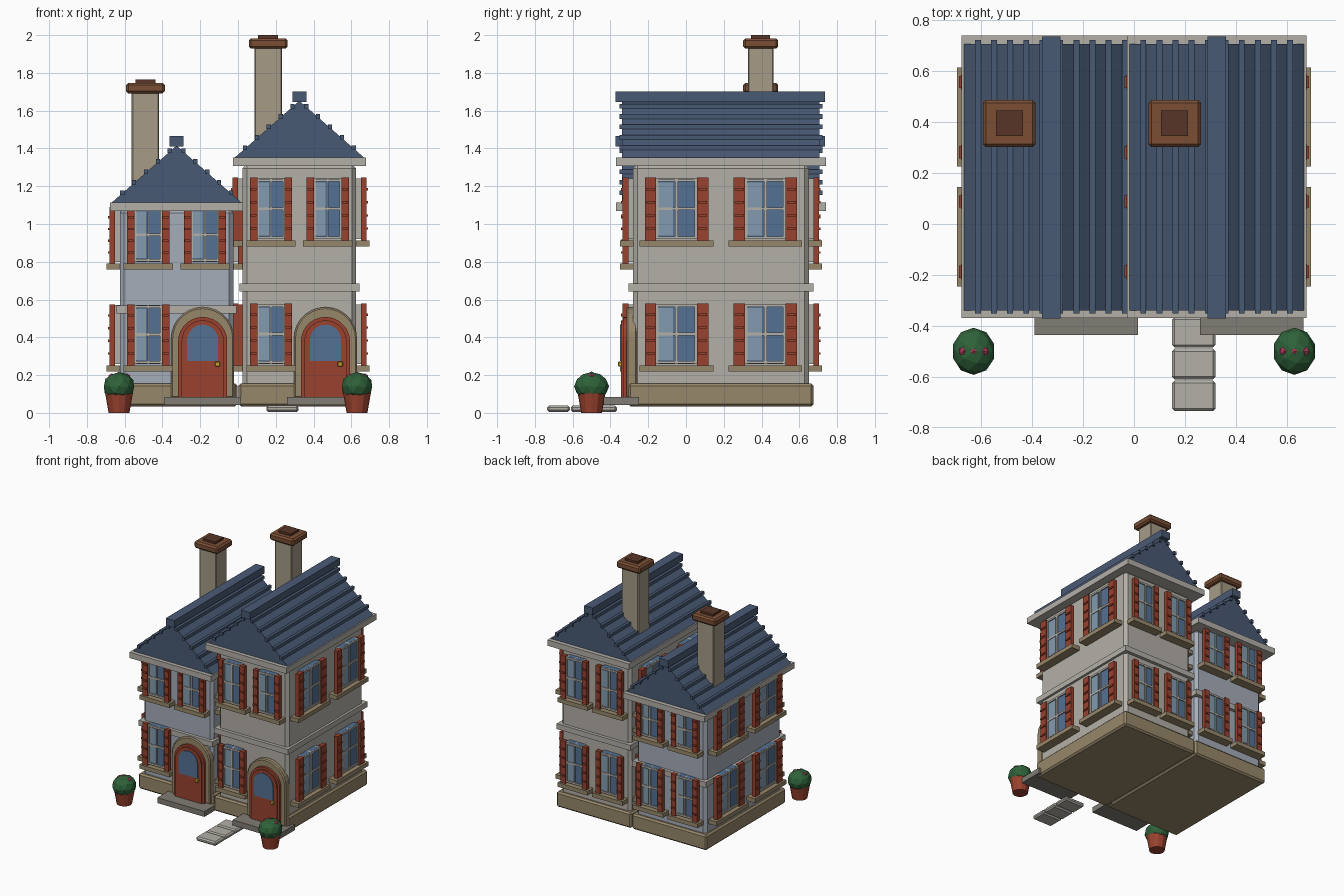
import bpy, bmesh, math
from mathutils import Matrix, Vector

if "Cube" in bpy.data.objects:
    bpy.data.objects.remove(bpy.data.objects["Cube"])


def material(name, r, g, b):
    m = bpy.data.materials.new(name)
    m.diffuse_color = [(c / 255) ** 2.2 for c in (r, g, b)] + [1]
    m.use_nodes = True
    m.node_tree.nodes["Principled BSDF"].inputs["Base Color"].default_value = m.diffuse_color
    return m


STONE = material("pale_stone", 178, 174, 166)
PLASTER = material("blue_plaster", 164, 172, 184)
TAN = material("tan_stone", 150, 134, 106)
SHAFT = material("chimney_stone", 164, 154, 134)
STEP = material("step_grey", 128, 124, 116)
SLATE = material("slate_blue", 74, 90, 116)
RED = material("brick_red", 152, 68, 50)
GLASS = material("glass", 84, 112, 146)
SHINE = material("glass_shine", 130, 154, 174)
CAP = material("cap_brown", 122, 80, 56)
DARK = material("flue_brown", 88, 56, 44)
GREEN = material("leaf_green", 50, 98, 60)
PINK = material("flower_pink", 196, 70, 104)
GOLD = material("brass", 200, 160, 50)


def finish(name, bm, mats, bevel=0):
    bmesh.ops.recalc_face_normals(bm, faces=bm.faces)
    me = bpy.data.meshes.new(name)
    bm.to_mesh(me)
    bm.free()
    for m in mats:
        me.materials.append(m)
    ob = bpy.data.objects.new(name, me)
    bpy.context.collection.objects.link(ob)
    if bevel:
        mod = ob.modifiers.new("bevel", "BEVEL")
        mod.width, mod.segments = bevel, 1
    return ob


def add_box(bm, x0, x1, y0, y1, z0, z1, mi=0, frame=Matrix()):
    size = Matrix.Diagonal((x1 - x0, y1 - y0, z1 - z0, 1))
    mid = Matrix.Translation(((x0 + x1) / 2, (y0 + y1) / 2, (z0 + z1) / 2))
    vs = bmesh.ops.create_cube(bm, size=1, matrix=frame @ mid @ size)["verts"]
    for f in {f for v in vs for f in v.link_faces}:
        f.material_index = mi


def box(name, x0, x1, y0, y1, z0, z1, mat, bevel=0):
    bm = bmesh.new()
    add_box(bm, x0, x1, y0, y1, z0, z1)
    return finish(name, bm, [mat], bevel)


def extrude_profile(name, pts, y0, y1, mat, bevel=0):
    """Extrude an x-z outline from y0 to y1."""
    bm = bmesh.new()
    face = bm.faces.new([bm.verts.new((x, y0, z)) for x, z in pts])
    geo = bmesh.ops.extrude_face_region(bm, geom=[face])["geom"]
    for v in geo:
        if isinstance(v, bmesh.types.BMVert):
            v.co.y = y1
    return finish(name, bm, [mat], bevel)


def arch(cx, r, z0, spring, n=14):
    curve = [(cx + r * math.cos(math.pi * i / n), spring + r * math.sin(math.pi * i / n))
             for i in range(n + 1)]
    return [(cx - r, z0), (cx + r, z0)] + curve


def window(name, frame, k, z0, z1):
    """Local x runs along the wall, -y points outward; k widens the window."""
    bm = bmesh.new()

    def b(u0, u1, n0, n1, za, zb, mi):
        add_box(bm, u0 * k, u1 * k, -n1, -n0, za, zb, mi, frame)
    w, zm = 0.072, (z0 + z1) / 2
    b(-w, w, -0.01, 0.038, z0, z1, 1)
    b(-w + 0.008, -0.012, 0.038, 0.042, z0 + 0.02, z1 - 0.02, 4)      # shine
    for u in (-w + 0.004, 0, w - 0.004):                               # frame bars
        b(u - 0.005, u + 0.005, 0, 0.046, z0, z1, 0)
    for z in (z0 + 0.008, zm, z1 - 0.008):
        b(-w, w, 0, 0.046, z - 0.007, z + 0.007, 0)
    for s in (-1, 1):                                                  # shutters
        u = s * 0.092
        b(u - 0.02, u + 0.02, 0.025, 0.055, z0 - 0.01, z1 + 0.005, 2)
        for i in range(4):
            z = z0 + (z1 - z0) * (i + 0.8) / 4.6
            b(u - 0.016, u + 0.016, 0.055, 0.063, z - 0.006, z + 0.006, 2)
    b(-0.13, 0.13, -0.01, 0.07, z0 - 0.04, z0 - 0.008, 3)              # sill
    finish(name, bm, [STONE, GLASS, RED, TAN, SHINE])


HX, HY, CY = 0.30, 0.465, 0.185
YF = CY - HY


def house(tag, cx, wall, eave, floors, band, cap_z):
    def slab(name, grow_x, grow_y, z0, z1, mat, bevel=0):
        box(tag + name, cx - HX - grow_x, cx + HX + grow_x, CY - HY - grow_y,
            CY + HY + grow_y, z0, z1, mat, bevel)
    slab("walls", 0, 0, 0.10, eave + 0.01, wall, 0.022)
    slab("plinth", 0.022, 0.025, 0.035, 0.155, TAN, 0.012)
    slab("floor_band", 0.018, 0.025, band, band + 0.042, STONE)
    slab("eaves", 0.052, 0.09, eave, eave + 0.045, STONE)

    # gabled roof with battens and ridge
    zb, rise, half = eave + 0.045, 0.30, 0.342
    extrude_profile(tag + "roof", [(cx - half, zb), (cx + half, zb), (cx, zb + rise)],
                    -0.34, 0.708, SLATE)
    box(tag + "ridge", cx - 0.037, cx + 0.037, -0.372, 0.737, zb + rise - 0.005, zb + rise + 0.05, SLATE)
    bm = bmesh.new()
    for s in (-1, 1):
        for i in range(5):
            d = 0.036 + 0.063 * i
            x, z = cx + s * d, zb + rise * (1 - d / half)
            add_box(bm, x - 0.011, x + 0.011, -0.352, 0.722, z - 0.008, z + 0.016)
    finish(tag + "roof_battens", bm, [SLATE])

    # chimney
    kx, ky = cx - 0.165, 0.395
    box(tag + "chimney", kx - 0.073, kx + 0.073, ky - 0.068, ky + 0.068, eave, cap_z + 0.01, SHAFT, 0.006)
    box(tag + "chimney_cap", kx - 0.103, kx + 0.103, ky - 0.093, ky + 0.093, cap_z, cap_z + 0.055, CAP, 0.012)
    box(tag + "chimney_flue", kx - 0.053, kx + 0.053, ky - 0.05, ky + 0.05, cap_z + 0.05, cap_z + 0.072, DARK)

    # windows on all four walls, door in place of one
    for q, side in enumerate(("front", "right", "back", "left")):
        dist, off, k = (HX, 0.235, 1.5) if q % 2 else (HY, 0.15, 1.0)
        turn = Matrix.Translation((cx, CY, 0)) @ Matrix.Rotation(q * math.pi / 2, 4, "Z")
        for f, (z0, z1) in enumerate(floors):
            for s in (-1, 1):
                if (q, f, s) == (0, 0, 1):
                    continue
                window(f"{tag}{side}_window_{f}_{s}",
                       turn @ Matrix.Translation((s * off, -dist, 0)), k, z0, z1)

    # arched door, surround and step
    dx = cx + 0.138
    extrude_profile(tag + "door_surround", arch(dx, 0.167, 0.08, 0.393), -0.316, YF + 0.02, TAN, 0.008)
    extrude_profile(tag + "door_frame", arch(dx, 0.13, 0.08, 0.378), -0.334, -0.30, RED)
    extrude_profile(tag + "door", arch(dx, 0.112, 0.08, 0.378), -0.344, -0.30, RED)
    extrude_profile(tag + "door_glass", arch(dx, 0.082, 0.275, 0.385), -0.35, -0.30, GLASS)
    box(tag + "door_knob", dx + 0.065, dx + 0.092, -0.36, -0.34, 0.245, 0.272, GOLD, 0.004)
    box(tag + "door_step", dx - 0.203, dx + 0.203, -0.437, -0.25, 0.042, 0.084, STEP)


house("left_", -0.325, PLASTER, 1.07, ((0.26, 0.57), (0.80, 1.085)), 0.527, 1.692)
house("right_", 0.325, STONE, 1.307, ((0.26, 0.575), (0.92, 1.24)), 0.642, 1.928)

# stepping stones
for i in range(3):
    y = -0.675 + 0.125 * i
    box(f"path_stone_{i}", 0.15, 0.32, y - 0.06, y + 0.06, 0.005, 0.038, STONE, 0.01)

# potted shrubs
for s in (-1, 1):
    at = Vector((0.63 * s, -0.5, 0))
    bm = bmesh.new()
    bmesh.ops.create_cone(bm, cap_ends=True, segments=12, radius1=0.055, radius2=0.077, depth=0.125,
                          matrix=Matrix.Translation(at + Vector((0, 0, 0.0625))))
    finish(f"pot_{s}", bm, [RED])
    bm = bmesh.new()
    bmesh.ops.create_icosphere(bm, subdivisions=2, radius=0.089,
                               matrix=Matrix.Translation(at + Vector((0, 0, 0.14))) @ Matrix.Diagonal((0.95, 1.04, 0.85, 1)))
    finish(f"shrub_{s}", bm, [GREEN])
    bm = bmesh.new()
    for dx in (-0.04, 0, 0.04):
        bmesh.ops.create_icosphere(bm, subdivisions=1, radius=0.02,
                                   matrix=Matrix.Translation(at + Vector((dx, 0, 0.2 - abs(dx) * 0.25))))
    finish(f"flowers_{s}", bm, [PINK])
